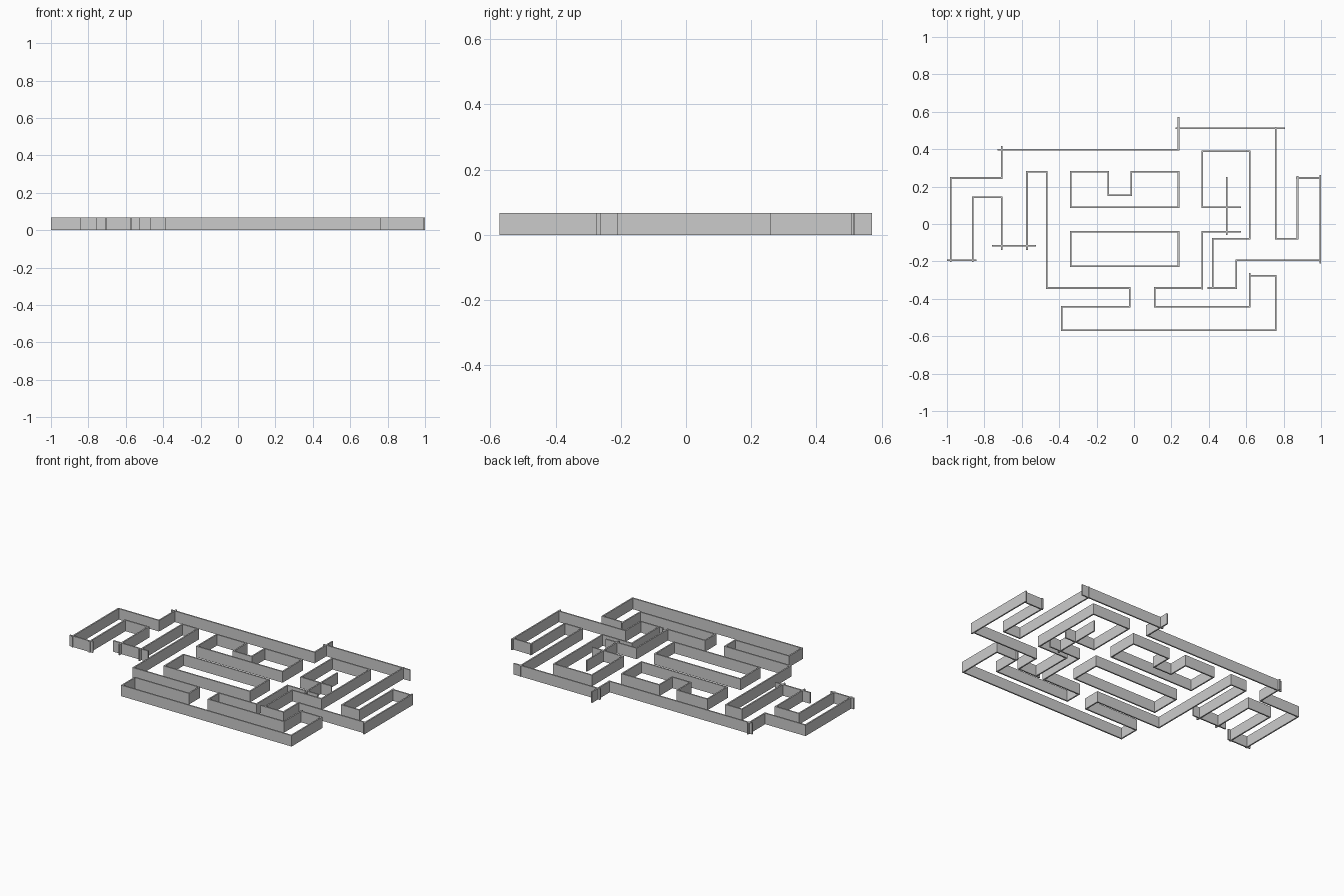
import bpy, bmesh
from mathutils import Vector

if "Cube" in bpy.data.objects:
    bpy.data.objects.remove(bpy.data.objects["Cube"])

H = 0.067      # wall height
T = 0.0085     # wall thickness
SHIFT = Vector((0.001, -0.004))


def wall(name, x, y, steps=(), closed=False, first='x'):
    """Mitred wall: starts at x, y, then each step is the next x, y, x, ... in turn."""
    pts, axis = [Vector((x, y)) + SHIFT], 0 if first == 'x' else 1
    for s in steps:
        p = pts[-1].copy()
        p[axis] = s + SHIFT[axis]
        pts.append(p)
        axis = 1 - axis
    n = len(pts)
    bm = bmesh.new()
    rings = []
    for i, p in enumerate(pts):
        a = pts[i - 1] if (i > 0 or closed) else None
        b = pts[(i + 1) % n] if (i < n - 1 or closed) else None
        d1 = (p - a).normalized() if a else (b - p).normalized()
        d2 = (b - p).normalized() if b else d1
        n1, n2 = Vector((-d1.y, d1.x)), Vector((-d2.y, d2.x))
        off = (n1 if (n1 - n2).length < 1e-4 else n1 + n2) * T / 2
        l, r = p + off, p - off
        rings.append([bm.verts.new((q.x, q.y, z))
                      for q, z in ((l, 0), (r, 0), (r, H), (l, H))])
    for i in range(n if closed else n - 1):
        a, b = rings[i], rings[(i + 1) % n]
        for k in range(4):
            m = (k + 1) % 4
            bm.faces.new((a[k], a[m], b[m], b[k]))
    if not closed:
        bm.faces.new(rings[0])
        bm.faces.new(rings[-1])
    bmesh.ops.recalc_face_normals(bm, faces=bm.faces)
    me = bpy.data.meshes.new(name)
    bm.to_mesh(me)
    bm.free()
    ob = bpy.data.objects.new(name, me)
    bpy.context.collection.objects.link(ob)


# Left wing, with wall ends that overshoot their crossings
wall("left_wing_end", -1.001, -0.19, [-0.843])
wall("left_wing_outer", -0.98, -0.20, [0.25, -0.705], first='y')
wall("left_wing_step", -0.707, 0.25, [0.42], first='y')
wall("left_wing_inner", -0.863, -0.20, [0.147, -0.707, -0.135], first='y')
wall("left_doorway", -0.76, -0.112, [-0.525])

# Back boundary
wall("back_wall_left", -0.73, 0.402, [0.242])
wall("back_wall_step", 0.237, 0.40, [0.575], first='y')
wall("back_wall_right", 0.22, 0.515, [0.805])

# Right wing
wall("right_wing_inner", 0.757, 0.523, [-0.075, 0.873, 0.26], first='y')
wall("right_wing_end", 0.865, 0.25, [0.995])
wall("right_wing_outer", 0.9948, 0.265, [-0.207], first='y')
wall("right_wing_front", 0.995, -0.19, [0.545, -0.338, 0.393])

# Right inner court
wall("right_court", 0.42, -0.338, [-0.075, 0.618, 0.393, 0.363, 0.093, 0.57], first='y')
wall("court_divider", 0.495, 0.255, [-0.055], first='y')
wall("court_passage", 0.57, -0.038, [0.363, -0.345])

# Front boundary
wall("front_right_recess", 0.363, -0.338, [0.11, -0.438, 0.618, -0.257])
wall("front_wall", 0.618, -0.273,
     [0.757, -0.5635, -0.387, -0.438, -0.024, -0.338, -0.468, 0.283, -0.573, -0.135])

# Closed central islands
wall("centre_island", -0.34, -0.038, [0.237, -0.222, -0.34], closed=True)
wall("notched_island", -0.34, 0.093,
     [0.237, 0.283, -0.016, 0.158, -0.139, 0.283, -0.34], closed=True)
